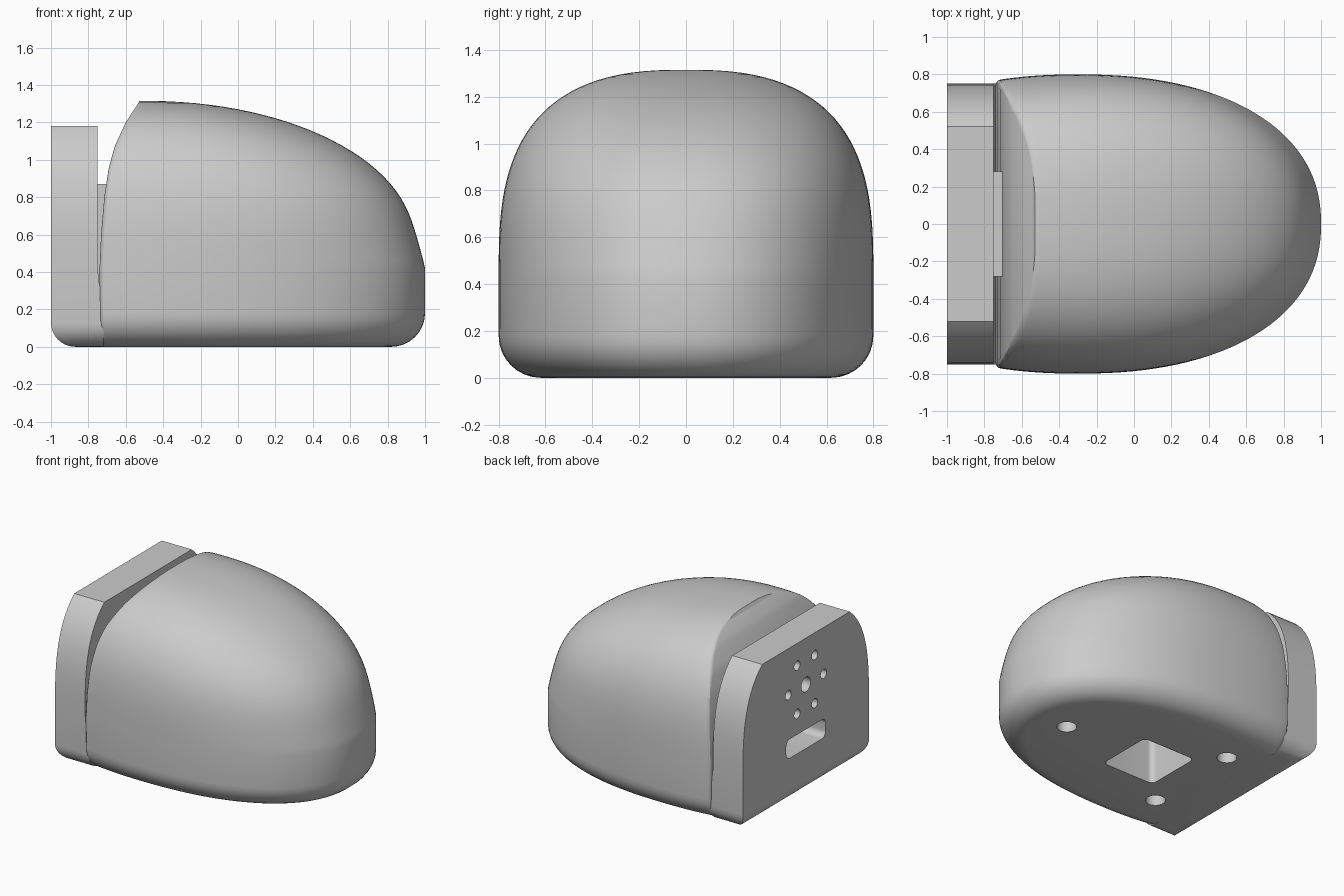
import bpy, bmesh, math
from math import sin, cos, pi
from mathutils import Matrix, Vector

cube = bpy.data.objects.get("Cube")
if cube:
    bpy.data.objects.remove(cube, do_unlink=True)

grey = bpy.data.materials.new("plain grey")
grey.use_nodes = True
GREY = (0.6, 0.6, 0.6, 1)
grey.diffuse_color = GREY
grey.node_tree.nodes["Principled BSDF"].inputs["Base Color"].default_value = GREY

SHOULDER, TOP = 0.42, 1.315      # start and end of the domed part


def make_object(name, bm):
    bmesh.ops.recalc_face_normals(bm, faces=bm.faces)
    mesh = bpy.data.meshes.new(name)
    bm.to_mesh(mesh)
    bm.free()
    ob = bpy.data.objects.new(name, mesh)
    mesh.materials.append(grey)
    bpy.context.collection.objects.link(ob)
    return ob


def loft(name, rings):
    """Skin a stack of equal-length closed rings and cap both ends."""
    bm = bmesh.new()
    loops = [[bm.verts.new(p) for p in ring] for ring in rings]
    n = len(loops[0])
    for a, b in zip(loops, loops[1:]):
        for i in range(n):
            j = (i + 1) % n
            bm.faces.new((a[i], a[j], b[j], b[i]))
    bm.faces.new(loops[0])
    bm.faces.new(loops[-1])
    return make_object(name, bm)


def rounded_prism(bm, w, h, r, depth, matrix):
    """Rounded rectangle in local xy, extruded along local z."""
    ring = []
    for k, (sx, sy) in enumerate(((1, 1), (-1, 1), (-1, -1), (1, -1))):
        for s in range(9):
            a = (k + s / 8) * pi / 2
            ring.append((sx * (w - r) + r * cos(a), sy * (h - r) + r * sin(a)))
    lo, hi = ([bm.verts.new(matrix @ Vector((x, y, z))) for x, y in ring]
              for z in (-depth, depth))
    for i in range(len(ring)):
        j = (i + 1) % len(ring)
        bm.faces.new((lo[i], lo[j], hi[j], hi[i]))
    bm.faces.new(lo)
    bm.faces.new(hi)


def round_hole(bm, r, depth, matrix):
    bmesh.ops.create_cone(bm, cap_ends=True, segments=32, radius1=r, radius2=r,
                          depth=2 * depth, matrix=matrix)


def finish(ob, cutter=None):
    bpy.ops.object.select_all(action='DESELECT')
    bpy.context.view_layer.objects.active = ob
    ob.select_set(True)
    if cutter:
        mod = ob.modifiers.new("holes", 'BOOLEAN')
        mod.operation, mod.solver, mod.object = 'DIFFERENCE', 'EXACT', cutter
        bpy.ops.object.modifier_apply(modifier=mod.name)
        bpy.data.objects.remove(cutter, do_unlink=True)
    bpy.ops.object.shade_smooth_by_angle(angle=math.radians(28))


# Concave rear face of the body, as x against z
REAR = [(0, -.735), (.4, -.741), (.6, -.732), (.8, -.715), (.95, -.692),
        (1.07, -.66), (1.2, -.60), (TOP, -.525)]


def rear_x(z):
    for (z0, x0), (z1, x1) in zip(REAR, REAR[1:]):
        if z <= z1:
            return x0 + (x1 - x0) * (z - z0) / (z1 - z0)
    return REAR[-1][1]


def arch(t):
    """Relative half width of the cross-section at dome fraction t."""
    return (1 - t ** 3) ** .385


def levels(radius, steps, top_angle):
    """Heights as (z, bottom inset, dome fraction)."""
    out = []
    for i in range(9):
        a = i / 8 * pi / 2
        out.append((radius * (1 - cos(a)), radius * (1 - sin(a)), 0))
    for i in range(steps + 1):
        t = sin(top_angle * i / steps)
        out.append((SHOULDER + (TOP - SHOULDER) * t, 0, t))
    return out


# Domed body: blunt elliptical plan, cut off at the rear with a small rounded edge
POWER = 2 / 2.25


def body_ring(z, inset, t):
    x0 = -.3 - .2 * t ** 3
    nose = -.5 + 1.5 * (1 - t ** 2.15) ** .488 - .19 * t * math.exp(-(t / .3) ** 2)
    length = nose - x0 - inset
    width = .8 * arch(t) - inset
    rear = rear_x(z)
    c = min(.03, .3 * width)
    start = pi / 2 + math.asin(min(.95, max(0, (x0 - rear - c) / length)) ** (1 / POWER))
    half = []
    for i in range(41):
        a = start * (1 - i / 40)
        x = x0 + length * math.copysign(abs(cos(a)) ** POWER, cos(a))
        half.append((x, width * max(0, sin(a)) ** POWER))
    xs, ys = half[0]
    edge = [(xs - c * sin(a), ys - c * (1 - cos(a)))
            for a in (pi / 2, pi / 3, pi / 6)]
    half = edge + half
    return [(x, y, z) for x, y in half] + [(x, -y, z) for x, y in half[-2::-1]]


body = loft("domed_body", [body_ring(*l) for l in levels(.18, 32, math.radians(88.6))])


# Mounting plate: flat-topped slab, its foot reaching forward into the body
def plate_ring(z, inset, t):
    y = .75 * arch(t) - inset
    front = -.72 if z < .2 else -.75
    return [(-1 + inset, -y, z), (front, -y, z), (front, y, z), (-1 + inset, y, z)]


PLATE_TOP = math.asin((1.18 - SHOULDER) / (TOP - SHOULDER))
plate = loft("mounting_plate", [plate_ring(*l) for l in levels(.13, 14, PLATE_TOP)])

# Neck joining plate and body
bm = bmesh.new()
bmesh.ops.create_cube(bm, size=1, matrix=Matrix.Translation((-.73, 0, .6))
                      @ Matrix.Diagonal((.06, .56, .54, 1)))
finish(make_object("neck", bm))

# Plate holes: a centre hole, a ring of six screw holes and a cable slot
bm = bmesh.new()
turn = Matrix.Rotation(pi / 2, 4, 'Y')


def on_plate(y, z):
    return Matrix.Translation((-1, y, z)) @ turn


round_hole(bm, .055, .2, on_plate(0, .83))
for k in range(6):
    a = k * pi / 3
    round_hole(bm, .035, .2, on_plate(.21 * cos(a), .83 + .21 * sin(a)))
rounded_prism(bm, .072, .235, .045, .22, on_plate(0, .42))
finish(plate, make_object("plate_cutter", bm))

# Underside: square pocket and three round sockets
bm = bmesh.new()
rounded_prism(bm, .22, .22, .04, .4, Matrix.Translation((-.13, 0, 0)))
for x, y in ((.6, 0), (-.51, .38), (-.51, -.38)):
    round_hole(bm, .068, .2, Matrix.Translation((x, y, 0)))
finish(body, make_object("body_cutter", bm))
